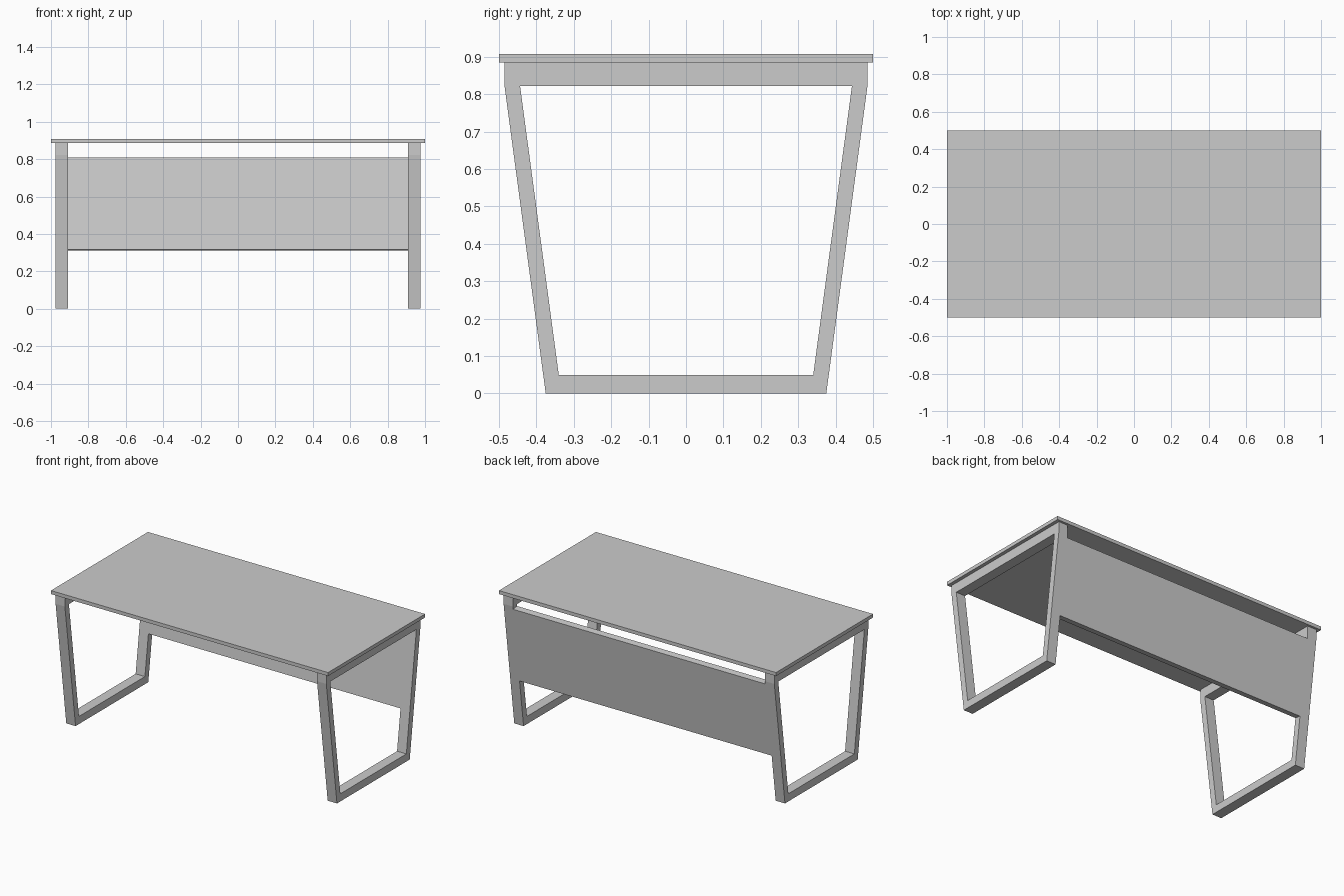
import bpy
import bmesh

cube = bpy.data.objects.get("Cube")
if cube:
    bpy.data.objects.remove(cube, do_unlink=True)

grey = bpy.data.materials.new("light_grey")
grey.use_nodes = True
colour = (0.6, 0.6, 0.6, 1)
grey.diffuse_color = colour
grey.node_tree.nodes["Principled BSDF"].inputs["Base Color"].default_value = colour

TOP, UNDER = 0.908, 0.885     # tabletop faces
BEAM, SILL = 0.822, 0.05      # inner edges of the side frames
SLOPE = 0.134                 # outward lean of the legs
FOOT = 0.375                  # half depth at the floor
LEG = 0.0415                  # leg thickness measured along y
X_IN, X_OUT = 0.91, 0.977


def outer(z):
    return FOOT + SLOPE * z


def finish(name, bm):
    bmesh.ops.recalc_face_normals(bm, faces=bm.faces)
    mesh = bpy.data.meshes.new(name)
    bm.to_mesh(mesh)
    bm.free()
    mesh.materials.append(grey)
    obj = bpy.data.objects.new(name, mesh)
    bpy.context.collection.objects.link(obj)
    return obj


def prism(name, profile, x0, x1):
    """Extrude a (y, z) outline along x."""
    bm = bmesh.new()
    face = bm.faces.new([bm.verts.new((x0, y, z)) for y, z in profile])
    moved = bmesh.ops.extrude_face_region(bm, geom=[face])["geom"]
    verts = [v for v in moved if isinstance(v, bmesh.types.BMVert)]
    bmesh.ops.translate(bm, verts=verts, vec=(x1 - x0, 0, 0))
    return finish(name, bm)


def side_frame(name, x0, x1):
    """Closed trapezoid loop with matching outer and inner corners."""
    right_out = [(FOOT, 0), (outer(BEAM), BEAM), (outer(BEAM), UNDER)]
    right_in = [(outer(SILL) - LEG, SILL), (outer(BEAM) - LEG, BEAM)]

    def mirrored(side):
        return side + [(-y, z) for y, z in reversed(side)]

    bm = bmesh.new()
    rings = []
    for x in (x0, x1):
        o = [bm.verts.new((x, y, z)) for y, z in mirrored(right_out)]
        i = [bm.verts.new((x, y, z)) for y, z in mirrored(right_in)]
        rings.append((o, i))
        bm.faces.new((o[0], o[1], i[1], i[0]))            # back leg
        bm.faces.new((o[1], o[2], o[3], o[4], i[2], i[1]))  # top beam
        bm.faces.new((o[4], o[5], i[3], i[2]))            # front leg
        bm.faces.new((o[5], o[0], i[0], i[3]))            # floor bar
    for a, b in zip(*rings):
        for k in range(len(a)):
            n = (k + 1) % len(a)
            bm.faces.new((a[k], a[n], b[n], b[k]))
    return finish(name, bm)


# Tabletop
prism("tabletop", [(-0.5, UNDER), (0.5, UNDER), (0.5, TOP), (-0.5, TOP)], -1, 1)

# Side frames
side_frame("left_frame", X_IN, X_OUT)
side_frame("right_frame", -X_OUT, -X_IN)

# Leaning back panel, flush with the back legs and cut square to their slope
low, high = 0.31, 0.803
drop = LEG * SLOPE
prism("back_panel", [(outer(low), low), (outer(high), high),
                     (outer(high + drop) - LEG, high + drop),
                     (outer(low + drop) - LEG, low + drop)], -X_IN, X_IN)
